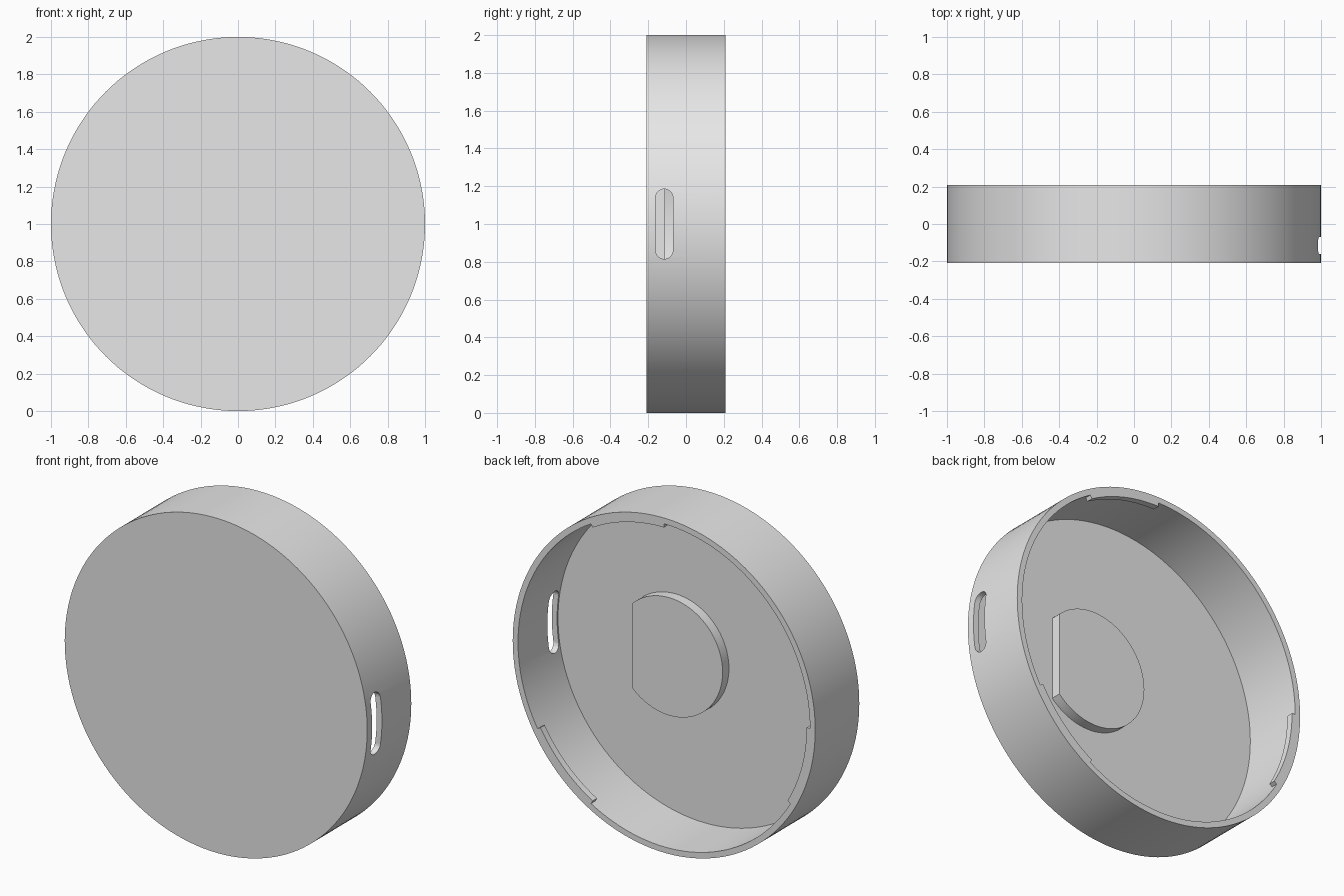
import bpy, bmesh
from math import sin, cos, pi, radians, asin
from mathutils import Vector, Matrix

if "Cube" in bpy.data.objects:
    bpy.data.objects.remove(bpy.data.objects["Cube"], do_unlink=True)

SEGMENTS = 144
FRONT, BACK, FLOOR = -0.208, 0.208, -0.17
OUTER, INNER = 1.0, 0.965
CENTRE = Vector((0, 0, 1))

grey = bpy.data.materials.new("light_grey")
grey.use_nodes = True
grey.diffuse_color = (0.8, 0.8, 0.8, 1)
grey.node_tree.nodes["Principled BSDF"].inputs["Base Color"].default_value = (0.8, 0.8, 0.8, 1)


def finish(name, bm):
    """Turn a bmesh into a named grey object."""
    bmesh.ops.recalc_face_normals(bm, faces=bm.faces[:])
    mesh = bpy.data.meshes.new(name)
    bm.to_mesh(mesh)
    bm.free()
    mesh.materials.append(grey)
    obj = bpy.data.objects.new(name, mesh)
    bpy.context.collection.objects.link(obj)
    return obj


def prism(name, outline, sweep):
    """Extrude a closed outline along a vector."""
    bm = bmesh.new()
    face = bm.faces.new([bm.verts.new(p) for p in outline])
    moved = bmesh.ops.extrude_face_region(bm, geom=[face], use_keep_orig=True)["geom"]
    bmesh.ops.translate(bm, vec=sweep, verts=[v for v in moved if isinstance(v, bmesh.types.BMVert)])
    return finish(name, bm)


def arc(radius, start, end, steps, y, cx=0.0):
    """Points on an arc facing along y, around the model's axis or a shifted one."""
    angles = [start + (end - start) * i / steps for i in range(steps + 1)]
    return [CENTRE + Vector((cx + radius * cos(a), y, radius * sin(a))) for a in angles]


def smooth(obj):
    bpy.ops.object.select_all(action='DESELECT')
    obj.select_set(True)
    bpy.context.view_layer.objects.active = obj
    bpy.ops.object.shade_smooth_by_angle(angle=radians(30))


# Round shell: closed front, open back
profile = [(0, FRONT), (OUTER, FRONT), (OUTER, BACK), (INNER, BACK), (INNER, FLOOR), (0, FLOOR)]
bm = bmesh.new()
verts = [bm.verts.new(CENTRE + Vector((r, y, 0))) for r, y in profile]
edges = [bm.edges.new(pair) for pair in zip(verts, verts[1:])]
bmesh.ops.spin(bm, geom=verts + edges, cent=CENTRE, axis=(0, 1, 0),
               angle=2 * pi, steps=SEGMENTS, use_duplicate=False)
bmesh.ops.remove_doubles(bm, verts=bm.verts[:], dist=0.0005)
shell = finish("round_shell", bm)

# Rounded slot through the side wall
SLOT_Y, SLOT_R, SLOT_HALF = -0.115, 0.046, 0.185
outline = []
for side in (1, -1):
    for i in range(17):
        a = pi * i / 16
        outline.append(CENTRE + Vector((0.85, SLOT_Y + side * SLOT_R * cos(a),
                                        side * (SLOT_HALF - SLOT_R + SLOT_R * sin(a)))))
cutter = prism("slot_cutter", outline, Vector((0.3, 0, 0)))
cutter.hide_render = True
cut = shell.modifiers.new("slot", 'BOOLEAN')
cut.operation = 'DIFFERENCE'
cut.solver = 'EXACT'
cut.object = cutter
smooth(shell)
bpy.ops.object.modifier_apply(modifier=cut.name)
bpy.data.objects.remove(cutter, do_unlink=True)
smooth(shell)

# Raised round pad on the floor, cut flat towards the slot
PAD_R, PAD_X, PAD_FLAT = 0.352, 0.187, 0.435
half = pi / 2 - asin((PAD_FLAT - PAD_X) / PAD_R)
pad = prism("floor_pad", arc(PAD_R, half, 2 * pi - half, 72, FLOOR - 0.01, PAD_X), Vector((0, 0.07, 0)))
smooth(pad)

# Three retaining tabs inside the back rim
TAB_DEPTH = 0.04
for n, start in enumerate((60, 180, 300)):
    a, b = radians(start), radians(start + 30)
    y = BACK - TAB_DEPTH
    outline = arc(INNER + 0.001, a, b, 12, y) + arc(0.943, b, a, 12, y)
    smooth(prism(f"rim_tab_{n + 1}", outline, Vector((0, TAB_DEPTH, 0))))
